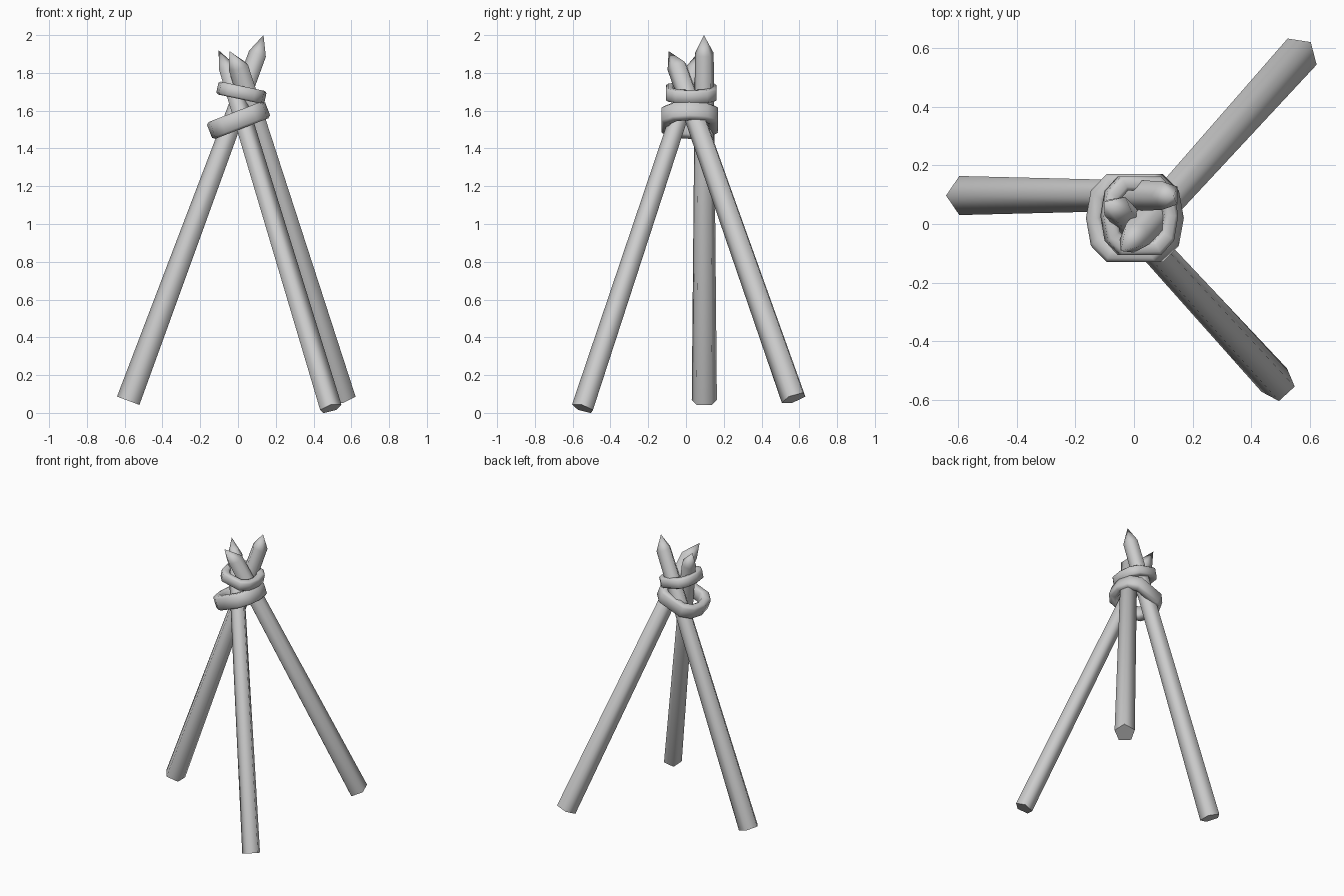
import bpy, bmesh, math
from mathutils import Vector, Matrix

cube = bpy.data.objects.get("Cube")
if cube:
    bpy.data.objects.remove(cube, do_unlink=True)

grey = bpy.data.materials.new("plain_grey")
grey.use_nodes = True
grey.diffuse_color = (0.6, 0.6, 0.6, 1)
grey.node_tree.nodes["Principled BSDF"].inputs["Base Color"].default_value = (0.6, 0.6, 0.6, 1)


def finish(name, bm):
    """Turn a bmesh into a smooth-shaded object."""
    bmesh.ops.recalc_face_normals(bm, faces=bm.faces)
    mesh = bpy.data.meshes.new(name)
    bm.to_mesh(mesh)
    bm.free()
    mesh.materials.append(grey)
    obj = bpy.data.objects.new(name, mesh)
    bpy.context.collection.objects.link(obj)
    bpy.ops.object.select_all(action="DESELECT")
    obj.select_set(True)
    bpy.context.view_layer.objects.active = obj
    bpy.ops.object.shade_smooth_by_angle(angle=math.radians(80))


def bridge(bm, a, b):
    for i in range(len(a)):
        j = (i + 1) % len(a)
        bm.faces.new((a[i], a[j], b[j], b[i]))


def pole(name, base, shoulder, tip, r_base, r_top, turn=0.0):
    """Five-sided tapered pole with a sharpened tip."""
    base, shoulder, tip = Vector(base), Vector(shoulder), Vector(tip)
    axis = (shoulder - base).normalized()
    out = (base - shoulder)
    out.z = 0
    out = (out - axis * out.dot(axis)).normalized()
    side = axis.cross(out)
    bm = bmesh.new()
    rings = []
    for centre, r in ((base, r_base), (shoulder, r_top)):
        ring = []
        for i in range(5):
            a = turn + math.tau * i / 5
            ring.append(bm.verts.new(centre + r * (math.cos(a) * out + math.sin(a) * side)))
        rings.append(ring)
    bridge(bm, *rings)
    bm.faces.new(rings[0])
    point = bm.verts.new(tip)
    for i in range(5):
        bm.faces.new((rings[1][i], rings[1][(i + 1) % 5], point))
    finish(name, bm)


def binding(name, centre, half_x, half_y, thick, tall, tilt):
    """Tilted ten-sided rope loop with a rounded flat section."""
    quarter = [(1, 0), (0.89, 0.63), (0.54, 1)]
    path = quarter + [(-x, y) for x, y in reversed(quarter)]
    path += [(x, -y) for x, y in reversed(path[1:-1])]
    corner = [(1, 0.75), (0.5, 1)]
    section = corner + [(-x, y) for x, y in reversed(corner)]
    section += [(-x, -y) for x, y in section]
    place = Matrix.Translation(centre) @ Matrix.Rotation(-tilt, 4, "Y")
    bm = bmesh.new()
    rings = []
    for px, py in path:
        ring = []
        for r, h in section:
            x = px * (half_x - thick + r * thick)
            y = py * (half_y - thick + r * thick)
            ring.append(bm.verts.new(place @ Vector((x, y, h * tall))))
        rings.append(ring)
    for i in range(len(rings)):
        bridge(bm, rings[i], rings[(i + 1) % len(rings)])
    finish(name, bm)


# Three leaning poles
pole("right_pole", (-0.575, 0.097, 0.062), (0.108, 0.097, 1.9), (0.135, 0.095, 2.0), 0.07, 0.052)
pole("back_left_pole", (0.56, 0.573, 0.077), (0.003, -0.045, 1.835), (-0.045, -0.092, 1.915), 0.07, 0.056)
pole("front_left_pole", (0.49, -0.545, 0.024), (-0.055, 0.05, 1.82), (-0.103, 0.075, 1.92), 0.062, 0.05, math.pi)

# Rope bindings
binding("lower_binding", (0.003, 0.02, 1.55), 0.165, 0.15, 0.028, 0.048, 0.37)
binding("upper_binding", (0.018, 0.028, 1.695), 0.13, 0.134, 0.024, 0.035, -0.21)
